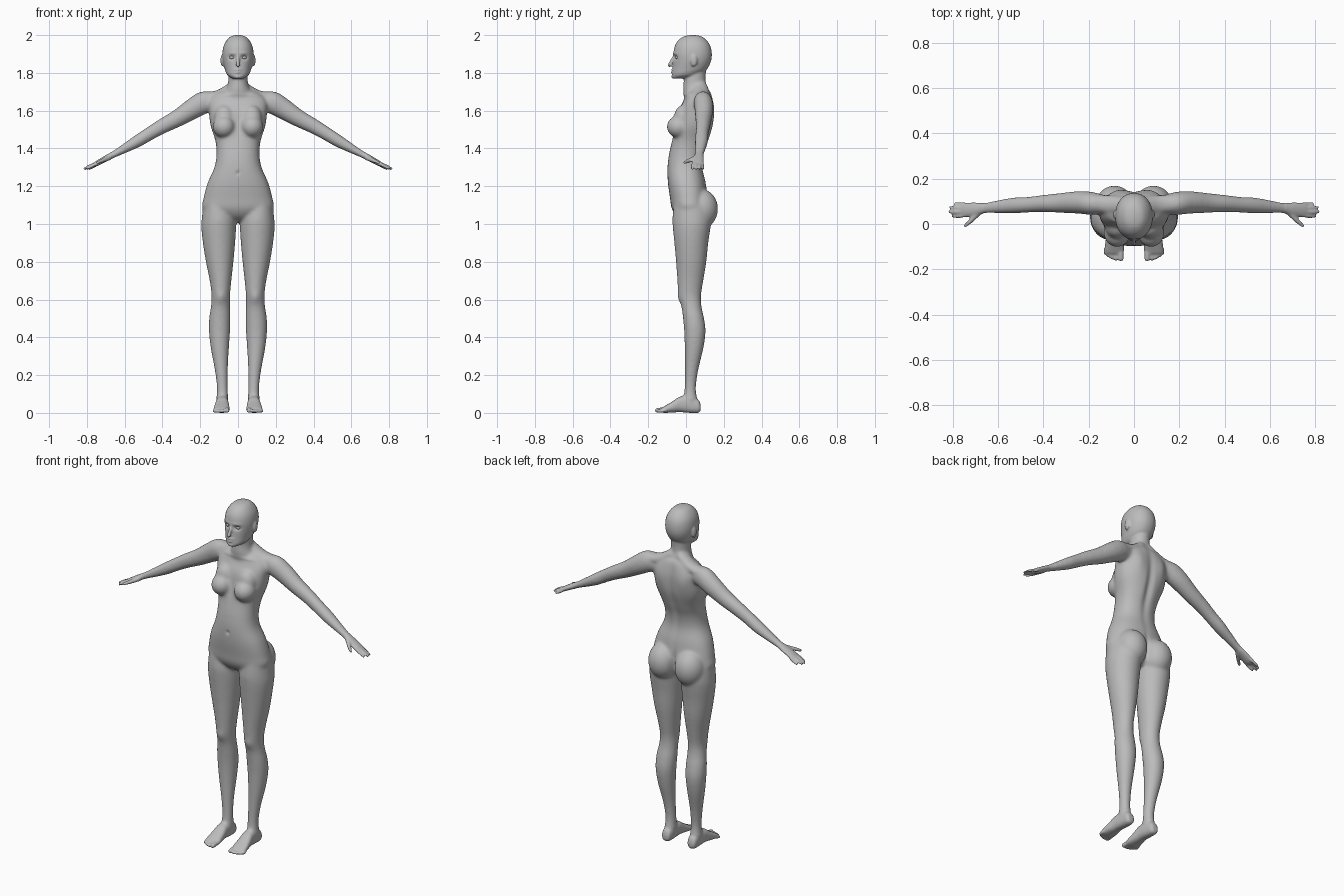
import bpy, bmesh, math
from mathutils import Vector, Matrix

cube = bpy.data.objects.get("Cube")
if cube:
    bpy.data.objects.remove(cube)

CM = 0.01
SIDES = 32
bm = bmesh.new()


def smooth_rows(rows, steps=5):
    """Catmull-Rom resampling of section rows."""
    rows = [Vector(r) for r in rows]
    out = []
    for i in range(len(rows) - 1):
        a, b, c, d = rows[max(i - 1, 0)], rows[i], rows[i + 1], rows[min(i + 2, len(rows) - 1)]
        for k in range(steps):
            t = k / steps
            out.append(b + (c - a) * (t / 2) + (a * 2 - b * 5 + c * 4 - d) * (t * t / 2)
                       + (b * 3 - a - c * 3 + d) * (t ** 3 / 2))
    return out + [rows[-1]]


def skin(rings):
    """Closed shell through a list of point rings."""
    rings = [[bm.verts.new(p * CM) for p in ring] for ring in rings]
    for low, high in zip(rings, rings[1:]):
        for i in range(len(low)):
            j = (i + 1) % len(low)
            bm.faces.new((low[i], low[j], high[j], high[i]))
    bm.faces.new(rings[0][::-1])
    bm.faces.new(rings[-1])


def oval(power):
    for i in range(SIDES):
        a = math.tau * i / SIDES
        c, s = math.cos(a), math.sin(a)
        yield (math.copysign(abs(c) ** (2 / power), c), math.copysign(abs(s) ** (2 / power), s))


def loft(rows, along="z", power=2.0):
    """Rows of (position, a_min, a_max, b_min, b_max) along z or y."""
    rings = []
    for t, a0, a1, b0, b1 in smooth_rows(rows):
        ring = []
        for u, v in oval(power):
            a, b = (a0 + a1 + u * (a1 - a0)) / 2, (b0 + b1 + v * (b1 - b0)) / 2
            ring.append(Vector((a, b, t)) if along == "z" else Vector((a, t, b)))
        rings.append(ring)
    skin(rings)


def centred(rows, power=2.0):
    loft([(z, -w, w, front, back) for z, w, front, back in rows], "z", power)


def limb(rows, side=(0, 1, 0)):
    """Rows of (x, y, z, half_width, half_thickness) along a path, with rounded ends."""
    rows = smooth_rows(rows)
    rings = []
    for i, row in enumerate(rows):
        centre = Vector(row[:3])
        tangent = (Vector(rows[min(i + 1, len(rows) - 1)][:3]) - Vector(rows[max(i - 1, 0)][:3])).normalized()
        v = tangent.cross(Vector(side)).normalized()
        u = v.cross(tangent)
        rings.append([centre + u * (c * row[3]) + v * (s * row[4]) for c, s in oval(2)])
    skin(rings)
    for row in (rows[0], rows[-1]):
        ball(row[:3], (min(row[3:]),) * 3)


def ball(centre, radii):
    matrix = Matrix.Translation(Vector(centre) * CM) @ Matrix.Diagonal((*[r * CM for r in radii], 1))
    bmesh.ops.create_uvsphere(bm, u_segments=24, v_segments=16, radius=1, matrix=matrix)


# Leg
loft([(110, 3, 18.4, -6.5, 12), (103, 1.2, 19.2, -7.2, 13.5), (98, 1, 19.4, -7, 13),
      (90, 1.5, 18.6, -6.2, 11.8), (80, 2.4, 17, -5.3, 10.8), (70, 3.5, 15, -4.6, 9.2),
      (62, 4.2, 14, -4, 8), (56, 4.2, 14.4, -2.4, 8.3), (50, 4, 15.3, -1.6, 9.6),
      (43, 4.2, 15.4, -1, 10.4), (34, 4.8, 14.4, -.7, 9.2), (22, 5.4, 12.2, -.6, 6.4),
      (13, 5.4, 11.2, -.8, 5.3), (7, 5.2, 11.5, -1.5, 6), (2, 5.8, 11, -1, 6)])
# Foot and toes
loft([(7.8, 6.8, 10, 1.5, 4), (6.5, 5.7, 11, 0, 7), (2, 5.2, 11.4, 0, 9), (-3, 5, 11.8, .4, 8.8),
      (-7, 4.6, 12.5, .2, 6.2), (-11, 4.3, 13, 0, 3.8), (-13, 4.8, 12.8, .2, 2.6)], "y", 2.4)
for x, tip, r in ((5.8, -15.2, 1.3), (8, -15.4, .9), (9.7, -14.8, .9), (11.2, -14, .85), (12.5, -13, .8)):
    limb([(x, -11, r + .5, r, r), (x, tip, r, r, r)], (1, 0, 0))
# Buttock and breast
ball((8.6, 8, 108), (8.6, 9, 10.5))
ball((7.4, -3.8, 151.5), (6, 6.4, 6))
ball((7.2, -1.5, 156), (5.5, 5, 7))
# Shoulder slope and arm
limb([(2, 7.5, 173, 4, 3), (10, 8.5, 168.5, 4, 2.6), (17, 9, 166.5, 4, 3.5)])
limb([(13, 8.5, 164, 4, 5), (18, 9, 164.3, 5, 6), (24, 9.5, 161, 5, 5.5), (32, 9.3, 156, 4.4, 4.6),
      (40, 9, 151.8, 3.8, 4), (46.5, 8.5, 148, 3.5, 3.6), (53, 8.2, 144, 3.5, 3.3),
      (60, 7.6, 140, 2.9, 2.5), (66, 7, 136.7, 2.4, 1.8), (70, 6.5, 134.6, 3, 1.6),
      (74, 6.2, 132.4, 3.2, 1.4), (76, 6.2, 131.4, 2.9, 1.1)])
# Fingers and thumb
for base, x, y in ((3.9, 80, 3.4), (5.5, 81.4, 5.3), (7, 81, 7.3), (8.4, 78.8, 9)):
    limb([(74, base, 132.4, .9, .9), (x - 3, y, 130.8, .75, .8), (x, y, 129.2, .65, .65)])
limb([(68.5, 5, 135, 1.4, 1.3), (72, 1.4, 133.5, 1.1, 1), (74.5, -.8, 132.5, .75, .75)], (0, 0, 1))
# Ear
ball((8.3, 4.2, 186.5), (1, 1.8, 3.2))
# Mirror every paired part
copy = bmesh.ops.duplicate(bm, geom=bm.verts[:] + bm.edges[:] + bm.faces[:])["geom"]
for v in copy:
    if isinstance(v, bmesh.types.BMVert):
        v.co.x = -v.co.x

# Torso
centred([(171, 7, 1, 12.5), (169, 12, 0, 13.4), (165, 15.5, -1.5, 14.3), (160, 15.5, -4, 14.8),
         (152, 14.5, -6, 14.3), (144, 12, -7.5, 12), (137, 11.4, -9, 9.5), (130, 12.5, -9.8, 8.8),
         (122, 16, -9.6, 10.5), (114, 18.2, -8.5, 11.5), (108, 18.6, -7.5, 11.5),
         (103.5, 11, -4.5, 10), (101, 4, 0, 7)], 2.3)
# Neck
centred([(184, 5, 0, 11), (178, 5.1, -1, 10.4), (174, 5.4, -1.4, 10.8), (171, 6.6, -1.6, 12), (167, 9, -1, 12.5)])
# Head and nose
centred([(200, 1.2, 2, 5), (199.2, 4, -1.4, 8.4), (197, 6.2, -4.3, 11.2), (194, 7.7, -6, 13),
         (190, 8.3, -6.7, 13.7), (186, 8, -6.7, 13.2), (182, 7, -7, 11.2), (180, 6.3, -7.2, 8.5),
         (178.4, 5.2, -7.4, 6), (177, 2.8, -7, 1)], 2.15)
limb([(0, -6.2, 189, .7, .8), (0, -7.8, 186, .9, .9), (0, -8.7, 184, 1.2, 1)], (1, 0, 0))
bmesh.ops.recalc_face_normals(bm, faces=bm.faces[:])

mesh = bpy.data.meshes.new("body")
bm.to_mesh(mesh)
bm.free()
body = bpy.data.objects.new("body", mesh)
bpy.context.collection.objects.link(body)
bpy.context.view_layer.objects.active = body
body.select_set(True)

# Fuse the parts into one skin
remesh = body.modifiers.new("fuse", "REMESH")
remesh.mode = "VOXEL"
remesh.voxel_size = 0.0055
bpy.ops.object.modifier_apply(modifier=remesh.name)

bm = bmesh.new()
bm.from_mesh(mesh)
trunk = [v for v in bm.verts if abs(v.co.x) < .67 and .08 < v.co.z < 1.76]
for _ in range(14):
    bmesh.ops.smooth_vert(bm, verts=trunk, factor=.5, use_axis_x=True, use_axis_y=True, use_axis_z=True)
for _ in range(2):
    bmesh.ops.smooth_vert(bm, verts=bm.verts[:], factor=.5, use_axis_x=True, use_axis_y=True, use_axis_z=True)


def sculpt(centre, radii, push):
    """Soft push along y, on both sides when off centre."""
    for sign in ((1, -1) if centre[0] else (1,)):
        x, y, z = centre[0] * sign, centre[1], centre[2]
        for v in bm.verts:
            dz = (v.co.z / CM - z) / radii[2]
            if abs(dz) < 3:
                d = dz ** 2 + ((v.co.x / CM - x) / radii[0]) ** 2 + ((v.co.y / CM - y) / radii[1]) ** 2
                if d < 9:
                    v.co.y += push * CM * math.exp(-d)


sculpt((0, 12, 148), (2.2, 6, 18), -1.3)        # spine groove
sculpt((8, 14, 160), (4, 5, 7), .9)             # shoulder blades
sculpt((0, 14, 108), (1.4, 6, 8), -1.5)         # cleft
sculpt((0, -6, 152), (2, 5, 7), .6)             # breastbone
sculpt((8, -1, 168.5), (5, 3, 1), -.5)          # collarbones
sculpt((0, -10, 127), (.9, 3, 1.1), .7)         # navel
sculpt((9.2, -4, 61), (2.5, 3, 3), -.5)         # kneecaps
sculpt((3.2, -6, 188.2), (1.8, 3, 1.2), 1.3)    # eye sockets
sculpt((3, -6, 190.4), (2.4, 3, .8), -.3)       # brows
sculpt((0, -7, 181.7), (1.7, 3, .6), -.9)       # upper lip
sculpt((0, -7, 180.2), (1.5, 3, .6), -.8)       # lower lip
sculpt((0, -7, 177.8), (1.8, 3, 1), -.5)        # chin
bm.to_mesh(mesh)
bm.free()

# Eyes
bm = bmesh.new()
for side in (1, -1):
    ball((3.2 * side, -4.4, 188.1), (1.4, 1.3, .9))
eye_mesh = bpy.data.meshes.new("eyes")
bm.to_mesh(eye_mesh)
bm.free()
eyes = bpy.data.objects.new("eyes", eye_mesh)
bpy.context.collection.objects.link(eyes)

# One plain grey
grey = bpy.data.materials.new("plain grey")
grey.use_nodes = True
grey.diffuse_color = (.5, .5, .5, 1)
grey.node_tree.nodes["Principled BSDF"].inputs["Base Color"].default_value = (.5, .5, .5, 1)
for obj in (body, eyes):
    obj.data.materials.clear()
    obj.data.materials.append(grey)
    for poly in obj.data.polygons:
        poly.use_smooth = True
